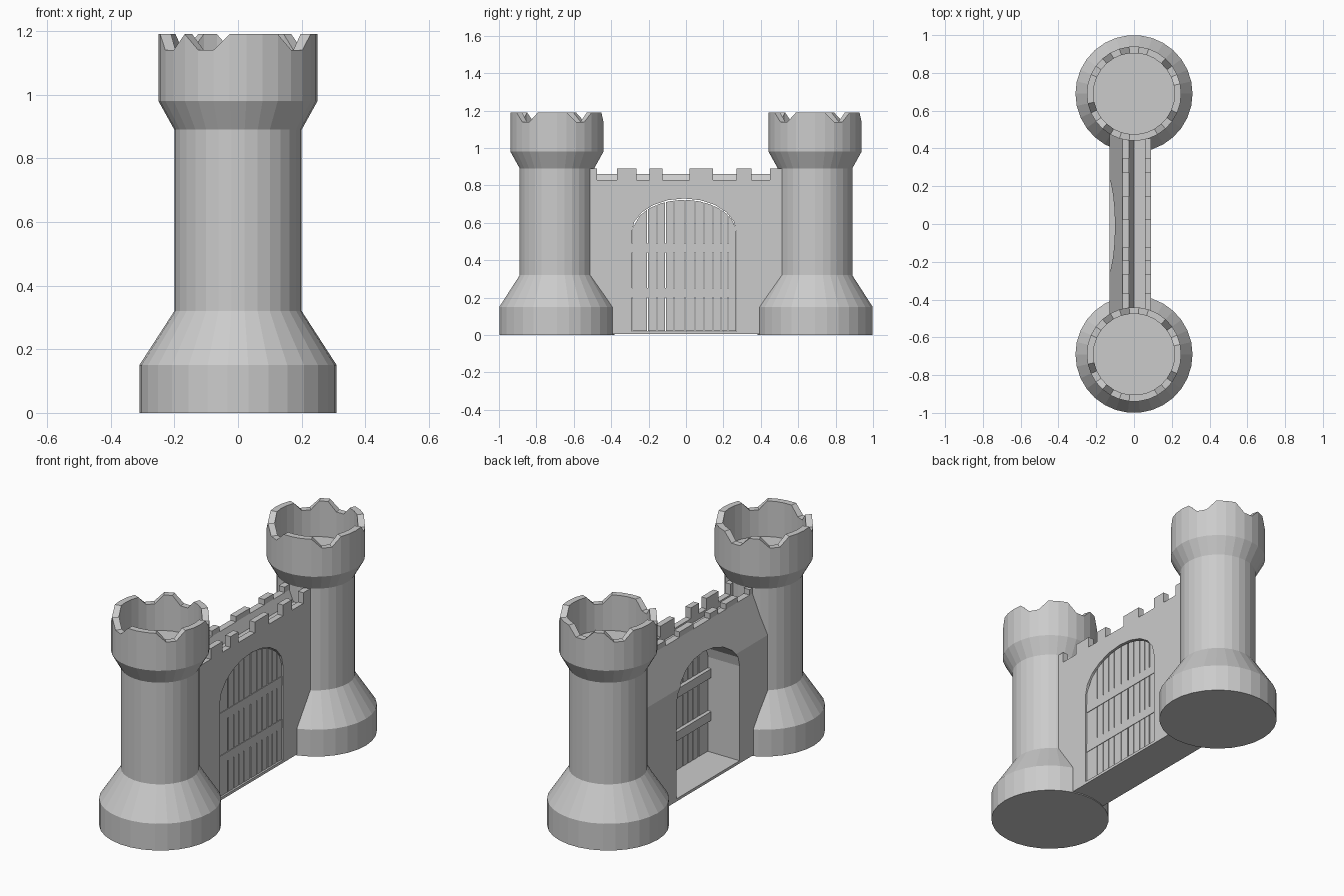
import bpy, bmesh, math

if "Cube" in bpy.data.objects:
    bpy.data.objects.remove(bpy.data.objects["Cube"])

SIDES = 30
LOW = {2, 3, 7, 8, 11, 12, 17, 18, 20, 21, 26, 27}   # rim corners cut down into notches


def finish(name, bm):
    bmesh.ops.recalc_face_normals(bm, faces=bm.faces)
    me = bpy.data.meshes.new(name)
    bm.to_mesh(me)
    bm.free()
    ob = bpy.data.objects.new(name, me)
    bpy.context.scene.collection.objects.link(ob)
    return ob


def prism(name, pts, lo, hi, axis):
    """Extrude a 2D outline: along 'y' (points are x, z) or along 'x' (points are y, z)."""
    bm = bmesh.new()
    place = (lambda a, b, t: (a, t, b)) if axis == 'y' else (lambda a, b, t: (t, a, b))
    r0 = [bm.verts.new(place(a, b, lo)) for a, b in pts]
    r1 = [bm.verts.new(place(a, b, hi)) for a, b in pts]
    bm.faces.new(r0)
    bm.faces.new(r1[::-1])
    n = len(pts)
    for i in range(n):
        j = (i + 1) % n
        bm.faces.new((r0[i], r0[j], r1[j], r1[i]))
    return finish(name, bm)


def box(name, x0, x1, y0, y1, z0, z1):
    return prism(name, [(y0, z0), (y1, z0), (y1, z1), (y0, z1)], x0, x1, 'x')


def tower(name, cy):
    # outer wall, rim, inner wall down to the floor
    profile = [(.31, 0), (.31, .15), (.2, .32), (.2, .89), (.25, .98),
               (.25, 1.19), (.215, 1.19), (.215, .99)]
    bm = bmesh.new()
    rings = []
    for r, z in profile:
        ring = []
        for i in range(SIDES):
            a = 2 * math.pi * i / SIDES
            h = 1.14 if z == 1.19 and i in LOW else z
            ring.append(bm.verts.new((r * math.cos(a), cy + r * math.sin(a), h)))
        rings.append(ring)
    for a, b in zip(rings, rings[1:]):
        for i in range(SIDES):
            j = (i + 1) % SIDES
            bm.faces.new((a[i], a[j], b[j], b[i]))
    bm.faces.new(rings[0])
    bm.faces.new(rings[-1])
    return finish(name, bm)


# Towers
for side, cy in (("front", -.69), ("back", .69)):
    tower(side + "_tower", cy)

# Curtain wall with sloped rear shoulder and sunken walkway
wall = prism("curtain_wall", [(-.13, .005), (.09, .005), (.09, .83), (.057, .83), (.057, .8),
                              (0, .8), (-.026, .86), (-.062, .86), (-.13, .63)], -.56, .56, 'y')

# Arched gateway cut through the wall
MID, HALF, SPRING, RISE = -.01, .28, .55, .18


def arch_z(y):
    return SPRING + RISE * math.sqrt(max(0, 1 - ((y - MID) / HALF) ** 2))


arch = [(MID - HALF, .02), (MID + HALF, .02)]
for i in range(11):
    a = math.pi * i / 10
    arch.append((MID + HALF * math.cos(a), SPRING + RISE * math.sin(a)))
cutter = prism("gate_cutter", arch, -.3, .3, 'x')
cutter.hide_render = True
cutter.hide_viewport = True
mod = wall.modifiers.new("gateway", 'BOOLEAN')
mod.operation = 'DIFFERENCE'
mod.solver = 'EXACT'
mod.object = cutter

# Merlons along both parapets
for y0, y1 in ((-.56, -.475), (-.37, -.265), (-.195, -.125), (.02, .145), (.27, .35), (.45, .56)):
    box("front_merlon", .057, .09, y0, y1, .825, .89)
    box("rear_merlon", -.062, -.026, y0, y1, .85, .89)

# Gate planks, tops following the arch
edges = [-.29, -.205, -.155, -.11, -.065, -.006, .048, .096, .144, .187, .225, .27]
for y0, y1 in zip(edges, edges[1:]):
    a, b = y0 + .003, y1 - .003
    m = (a + b) / 2
    prism("gate_plank", [(a, .022), (b, .022), (b, arch_z(b) - .008),
                         (m, arch_z(m) - .008), (a, arch_z(a) - .008)], .066, .082, 'x')

# Gate battens
for z in (.2, .44):
    box("gate_batten", .045, .085, -.288, .268, z, z + .05)
